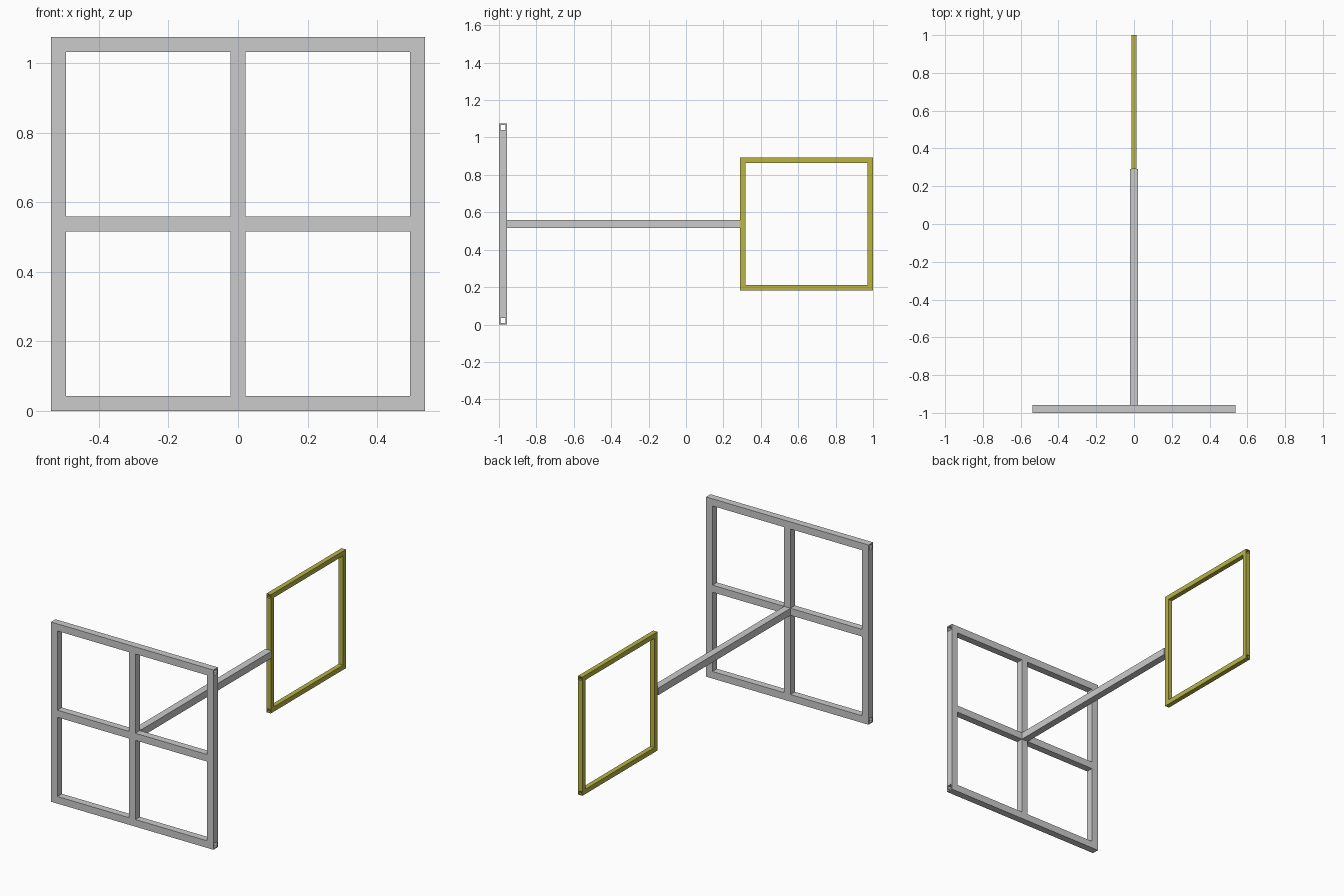
import bpy
from mathutils import Vector

if "Cube" in bpy.data.objects:
    bpy.data.objects.remove(bpy.data.objects["Cube"])

yellow = bpy.data.materials.new("yellow_paint")
yellow.diffuse_color = (0.48, 0.46, 0.06, 1)
yellow.use_nodes = True
yellow.node_tree.nodes["Principled BSDF"].inputs["Base Color"].default_value = yellow.diffuse_color


def tube(name, start, end, size, wall, mat=None):
    """Open-ended hollow square tube along an axis from start to end."""
    a, b = Vector(start), Vector(end)
    d = (b - a).normalized()
    u = Vector((0, 0, 1)) if abs(d.z) < 0.5 else Vector((1, 0, 0))
    v = d.cross(u)
    verts = []
    for p in (a, b):
        for r in (size / 2, size / 2 - wall):
            for i, j in ((1, 1), (-1, 1), (-1, -1), (1, -1)):
                verts.append(p + u * i * r + v * j * r)
    faces = []
    for i in range(4):
        j = (i + 1) % 4
        faces += [(i, j, 8 + j, 8 + i),          # outer wall
                  (4 + j, 4 + i, 12 + i, 12 + j),  # inner wall
                  (j, i, 4 + i, 4 + j),          # start rim
                  (8 + i, 8 + j, 12 + j, 12 + i)]  # end rim
    # wind faces so that normals point outward
    if (verts[1] - verts[0]).cross(verts[8] - verts[0]).dot(verts[0] - a) < 0:
        faces = [f[::-1] for f in faces]
    mesh = bpy.data.meshes.new(name)
    mesh.from_pydata(verts, [], faces)
    if mat:
        mesh.materials.append(mat)
    ob = bpy.data.objects.new(name, mesh)
    bpy.context.collection.objects.link(ob)
    return ob


# Large grey window-style frame
T, W = 0.0425, 0.0075
HALF, H = 0.5375, 1.075
Y, MID = -1 + T / 2, H / 2
for name, z in (("bottom", T / 2), ("top", H - T / 2)):
    tube(f"frame_{name}_rail", (-HALF, Y, z), (HALF, Y, z), T, W)
for name, x in (("left", -HALF + T / 2), ("centre", 0), ("right", HALF - T / 2)):
    tube(f"frame_{name}_upright", (x, Y, T), (x, Y, H - T), T, W)
for name, s in (("left", -1), ("right", 1)):
    tube(f"frame_{name}_crossbar", (s * T / 2, Y, MID), (s * (HALF - T), Y, MID), T, W)

# Long connecting arm
Y0, Y1 = 0.29, 1.0
tube("connecting_arm", (0, -1 + T, MID), (0, Y0, MID), T, W)

# Small yellow frame at the far end
S, WS = 0.0285, 0.0055
Z0, Z1 = MID - 0.355, MID + 0.355
for name, z in (("bottom", Z0 + S / 2), ("top", Z1 - S / 2)):
    tube(f"panel_{name}_rail", (0, Y0, z), (0, Y1, z), S, WS, yellow)
for name, y in (("near", Y0 + S / 2), ("far", Y1 - S / 2)):
    tube(f"panel_{name}_upright", (0, y, Z0 + S), (0, y, Z1 - S), S, WS, yellow)
